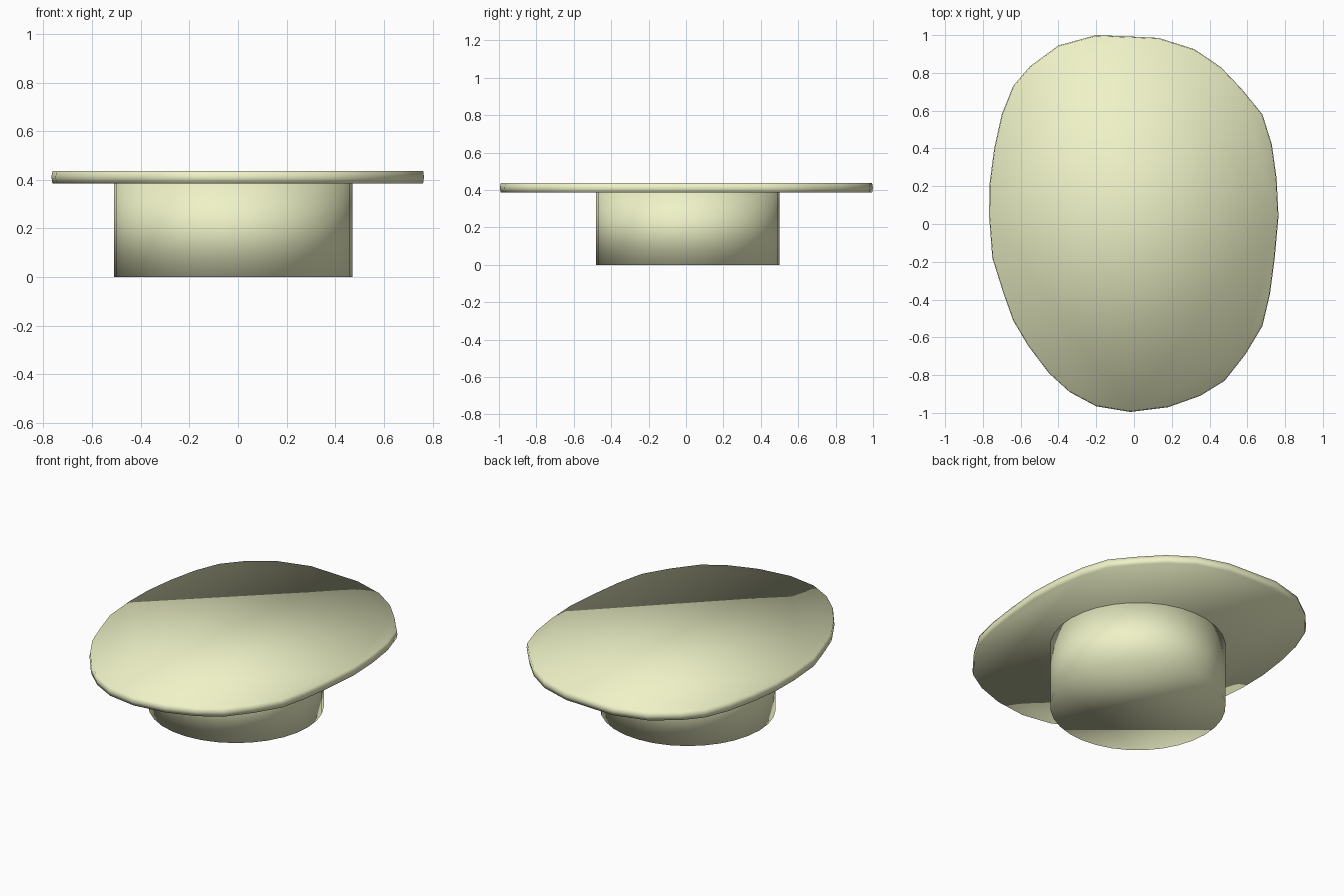
import bpy, bmesh, math

if "Cube" in bpy.data.objects:
    bpy.data.objects.remove(bpy.data.objects["Cube"])

mat = bpy.data.materials.new("pale_yellow")
mat.diffuse_color = (0.86, 0.89, 0.57, 1)
mat.use_nodes = True
mat.node_tree.nodes["Principled BSDF"].inputs["Base Color"].default_value = mat.diffuse_color


def loft(name, outline, rings):
    """Closed solid: outline scaled by s about the origin at each height z."""
    bm = bmesh.new()
    loops = [[bm.verts.new((x * s, y * s, z)) for x, y in outline] for s, z in rings]
    n = len(outline)
    for low, high in zip(loops, loops[1:]):
        for i in range(n):
            j = (i + 1) % n
            bm.faces.new((low[i], low[j], high[j], high[i]))
    bm.faces.new(loops[0])
    bm.faces.new(loops[-1])
    bmesh.ops.recalc_face_normals(bm, faces=bm.faces)
    for f in bm.faces:
        f.smooth = True
    mesh = bpy.data.meshes.new(name)
    bm.to_mesh(mesh)
    bm.free()
    mesh.materials.append(mat)
    obj = bpy.data.objects.new(name, mesh)
    bpy.context.collection.objects.link(obj)
    return obj


# Irregular oval slab with a slightly swollen rim
oval = [(-.2, 1), (-.01, .992), (.13, .985), (.32, .925), (.46, .83), (.57, .715),
        (.68, .58), (.73, .42), (.755, .24), (.765, .04), (.745, -.18), (.72, -.37),
        (.68, -.54), (.59, -.69), (.48, -.83), (.35, -.91), (.18, -.97), (-.02, -.995),
        (-.2, -.965), (-.34, -.89), (-.45, -.79), (-.56, -.645), (-.64, -.51),
        (-.69, -.37), (-.75, -.18), (-.767, .04), (-.765, .21), (-.74, .4),
        (-.7, .58), (-.64, .73), (-.55, .835), (-.4, .945)]
loft("top_slab", oval, [(.995, .386), (1, .411), (.995, .437)])

# Round pedestal
circle = [(.49 * math.cos(math.tau * i / 32), .49 * math.sin(math.tau * i / 32))
          for i in range(32)]
pedestal = loft("pedestal", circle, [(1, 0), (1, .387)])
pedestal.location = (-.02, .01, 0)
